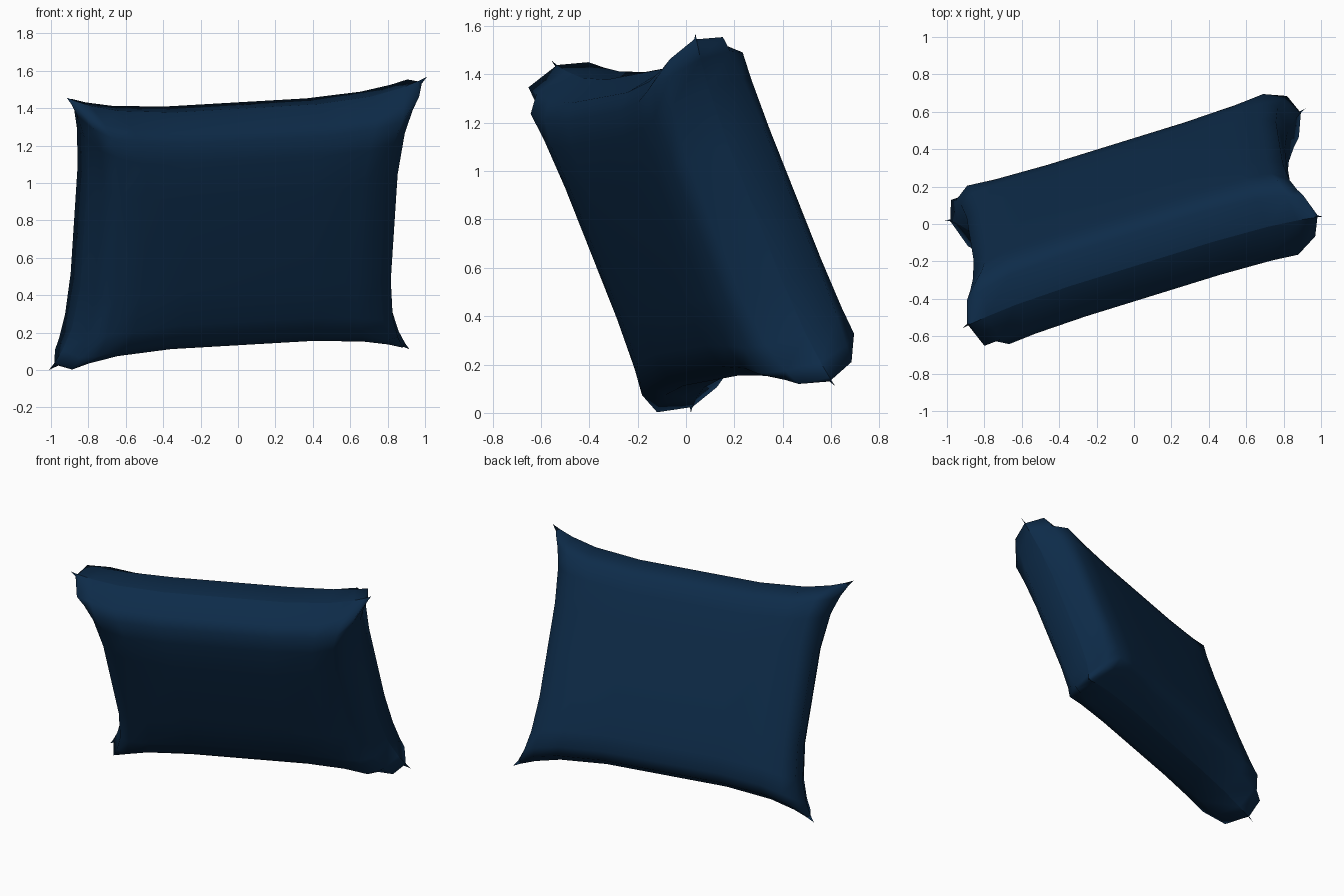
import bpy, bmesh
from mathutils import Vector, Matrix

if "Cube" in bpy.data.objects:
    bpy.data.objects.remove(bpy.data.objects["Cube"])

# Navy fabric
fabric = bpy.data.materials.new("navy fabric")
fabric.use_nodes = True
navy = (0.004, 0.024, 0.066, 1)
fabric.diffuse_color = navy
fabric.node_tree.nodes["Principled BSDF"].inputs["Base Color"].default_value = navy

# Cushion outline, and the depth of each panel inwards from the rim
FRONT, BACK = 1, -1
HALF_U, HALF_V = 1.01, 0.785
PINCH_V = 0.125
RIM = 0.95
depth = {FRONT: {0.4: 0.27, 0.7: 0.255, 0.86: 0.23},
         BACK: {0.4: 0.24, 0.7: 0.23, 0.86: 0.215}}
stations = list(depth[FRONT]) + [RIM, 1.0]
steps = sorted([-s for s in stations] + stations)
last = len(steps) - 1

# Leaning orientation: width, height and front-facing axes
u = Vector((0.953, 0.295, 0.055)).normalized()
n = u.cross(Vector((0.07, -0.365, 0.93))).normalized()
v = n.cross(u)
lean = Matrix((u, v, n)).transposed()


def thickness(a, b, side):
    """Nothing on the seam, a steep rim beside it, then a flat panel."""
    inner, outer = sorted((abs(a), abs(b)))
    if outer == 1.0:
        return 0.0
    if outer == RIM:
        # The rim thins towards the corners, most at the front's +x side
        if side == FRONT:
            return 0.18 - inner ** 4 * (0.05 + 0.025 * a)
        return 0.17 - inner ** 4 * 0.055
    return depth[side][outer]


def cushion_point(a, b, side):
    """Pinched pillow outline, with the back panel boxier than the seam."""
    on_seam = max(abs(a), abs(b)) == 1.0
    pinch_u = 0.1 if side == BACK and not on_seam else 0.15
    x = a * (HALF_U - pinch_u * (1 - b ** 4))
    y = b * (HALF_V - PINCH_V * (1 - a ** 4))
    z = side * thickness(a, b, side)
    return lean @ Vector((x, y, z)) + Vector((0, 0.03, 0))


# Two puffed panels joined along a shared seam
bm = bmesh.new()
verts = {}


def vert(i, j, side):
    on_seam = i in (0, last) or j in (0, last)
    key = (i, j, 0 if on_seam else side)
    if key not in verts:
        verts[key] = bm.verts.new(cushion_point(steps[i], steps[j], side))
    return verts[key]


for side in (FRONT, BACK):
    for i in range(last):
        for j in range(last):
            ring = [vert(i, j, side), vert(i + 1, j, side),
                    vert(i + 1, j + 1, side), vert(i, j + 1, side)]
            face = bm.faces.new(ring if side == FRONT else ring[::-1])
            face.smooth = True

# Sharp seam around the edge
seam = {vt for key, vt in verts.items() if key[2] == 0}
for edge in bm.edges:
    if edge.verts[0] in seam and edge.verts[1] in seam:
        edge.smooth = False

# Rest the lowest corner on the floor
low = min(vt.co.z for vt in bm.verts)
bmesh.ops.translate(bm, verts=bm.verts, vec=(0, 0, -low))

mesh = bpy.data.meshes.new("cushion")
bm.to_mesh(mesh)
bm.free()
mesh.materials.append(fabric)
cushion = bpy.data.objects.new("cushion", mesh)
bpy.context.scene.collection.objects.link(cushion)
